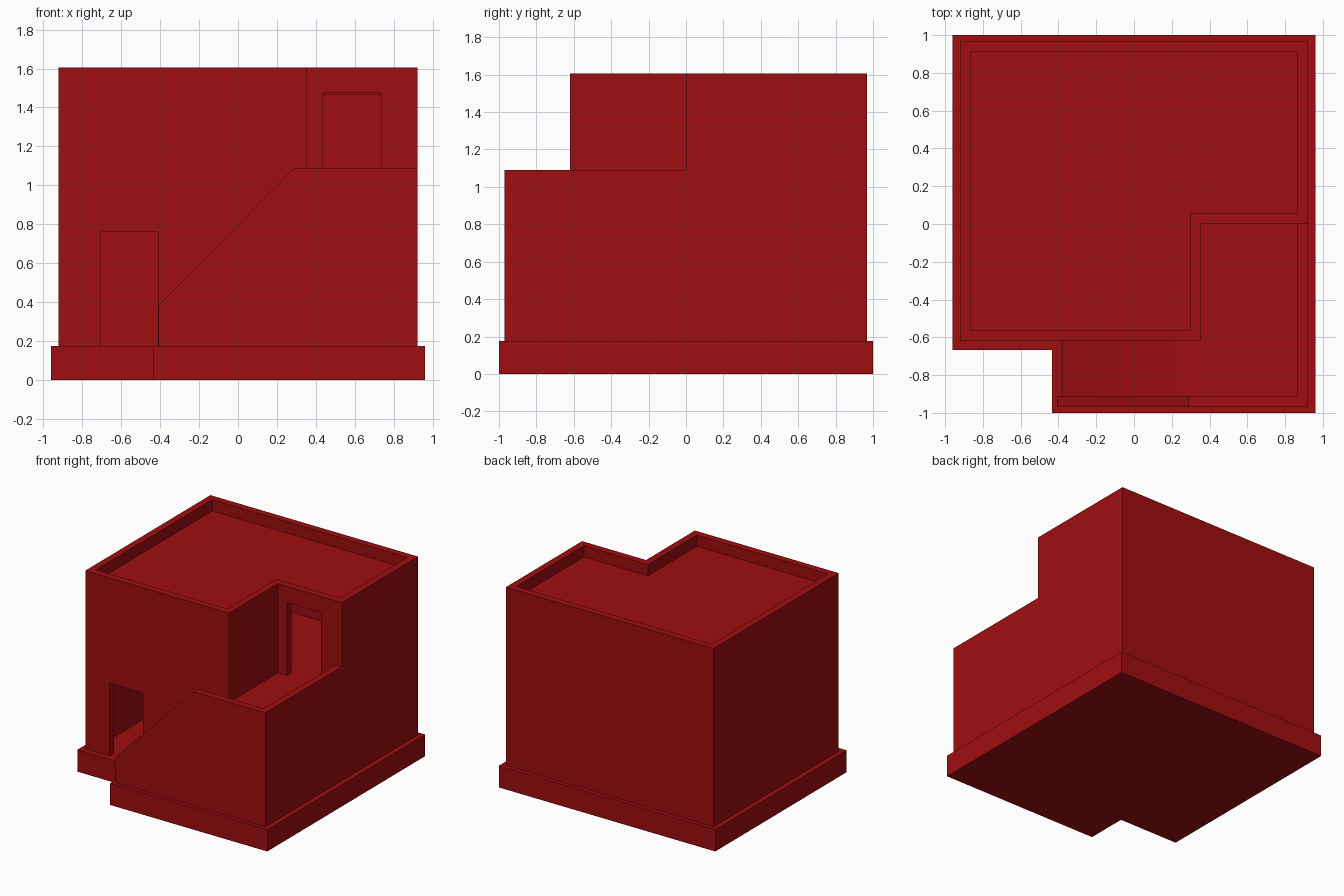
import bpy
import bmesh
from mathutils import Vector

cube = bpy.data.objects.get("Cube")
if cube:
    bpy.data.objects.remove(cube, do_unlink=True)

red = bpy.data.materials.new("brick red")
red.use_nodes = True
COLOUR = (0.35, 0.004, 0.005, 1.0)
red.diffuse_color = COLOUR
red.node_tree.nodes["Principled BSDF"].inputs["Base Color"].default_value = COLOUR

# Main dimensions
BASE, FLOOR, PARAPET, TOP = 0.175, 0.89, 1.09, 1.605
CEILING, ROOF = 1.465, 1.515
LEFT, RIGHT, BACK = -0.922, 0.922, 0.967
FRONT, STAIR_FRONT = -0.62, -0.97
NOTCH_X, NOTCH_Y = 0.355, 0.0
WALL = 0.056
FAR = 2.0


def prism(name, outline, lo, hi, axis="z"):
    """Extrude an outline along z, or an x-z profile along y."""
    bm = bmesh.new()
    place = (lambda a, b: (a, b, lo)) if axis == "z" else (lambda a, b: (a, lo, b))
    face = bm.faces.new([bm.verts.new(place(a, b)) for a, b in outline])
    step = Vector((0, 0, hi - lo)) if axis == "z" else Vector((0, hi - lo, 0))
    new = bmesh.ops.extrude_face_region(bm, geom=[face])["geom"]
    bmesh.ops.translate(bm, vec=step, verts=[v for v in new if isinstance(v, bmesh.types.BMVert)])
    bmesh.ops.recalc_face_normals(bm, faces=bm.faces)
    mesh = bpy.data.meshes.new(name)
    bm.to_mesh(mesh)
    bm.free()
    mesh.materials.append(red)
    obj = bpy.data.objects.new(name, mesh)
    bpy.context.collection.objects.link(obj)
    return obj


def rect(x0, x1, y0, y1):
    return [(x0, y0), (x1, y0), (x1, y1), (x0, y1)]


def combine(target, tool, operation="DIFFERENCE"):
    """Apply a boolean and discard the tool."""
    tool.hide_render = True
    mod = target.modifiers.new("boolean", "BOOLEAN")
    mod.operation, mod.solver, mod.object = operation, "EXACT", tool
    bpy.context.view_layer.objects.active = target
    bpy.ops.object.modifier_apply(modifier=mod.name)
    bpy.data.objects.remove(tool, do_unlink=True)


# Stepped plinth
prism("plinth", [(-0.96, -0.667), (-0.435, -0.667), (-0.435, -1), (0.96, -1),
                 (0.96, 1), (-0.96, 1)], 0, BASE)

# House block joined to the stair block with its sloping parapet
house = prism("house_walls", rect(LEFT, RIGHT, FRONT, BACK), BASE, TOP)
stair_start = -0.407
stairs = prism("stair_block", [(stair_start, BASE), (RIGHT, BASE), (RIGHT, PARAPET),
                               (0.288, PARAPET), (stair_start, 0.385)],
               STAIR_FRONT, FRONT + 0.02, "y")
combine(house, stairs, "UNION")

# Corner notch above the terrace, keeping the side parapet
combine(house, prism("notch", rect(NOTCH_X, FAR, -FAR, NOTCH_Y), PARAPET, FAR))
combine(house, prism("terrace", rect(NOTCH_X, RIGHT - WALL, STAIR_FRONT + WALL, NOTCH_Y), FLOOR, FAR))

# Space above the ramp
toe, crest = -0.38, 0.335
combine(house, prism("ramp_space", [(-0.5, 0.1), (toe - 0.075, 0.1), (crest, FLOOR),
                                    (RIGHT - WALL, FLOOR), (RIGHT - WALL, PARAPET + 0.1),
                                    (-0.5, PARAPET + 0.1)],
                     STAIR_FRONT + WALL, FRONT, "y"))

# Hollow rooms and sunken roof
x0, x1, y0, y1 = LEFT + WALL, RIGHT - WALL, FRONT + WALL, BACK - WALL
nx, ny = NOTCH_X - WALL, NOTCH_Y + WALL
plan = [(x0, y0), (nx, y0), (nx, ny), (x1, ny), (x1, y1), (x0, y1)]
combine(house, prism("roof_recess", plan, ROOF, FAR))
combine(house, prism("upper_room", plan, FLOOR, CEILING))
combine(house, prism("lower_room", rect(x0, x1, y0, y1), 0.1, FLOOR - 0.05))

# Doorways
combine(house, prism("lower_door", rect(-0.707, -0.411, FRONT - 0.03, y0 + 0.01), 0.1, 0.76))
combine(house, prism("upper_door", rect(0.437, 0.735, -0.03, ny + 0.004), FLOOR, 1.475))

# Soft transition between ramp and terrace floor only
for poly in house.data.polygons:
    n, c = poly.normal, poly.center
    ramp = 0.5 < n.z < 0.9 and c.y > STAIR_FRONT + WALL
    terrace = n.z > 0.99 and abs(c.z - FLOOR) < 0.01
    poly.use_smooth = ramp or terrace
    poly.material_index = 0
while len(house.data.materials) > 1:
    house.data.materials.pop()
